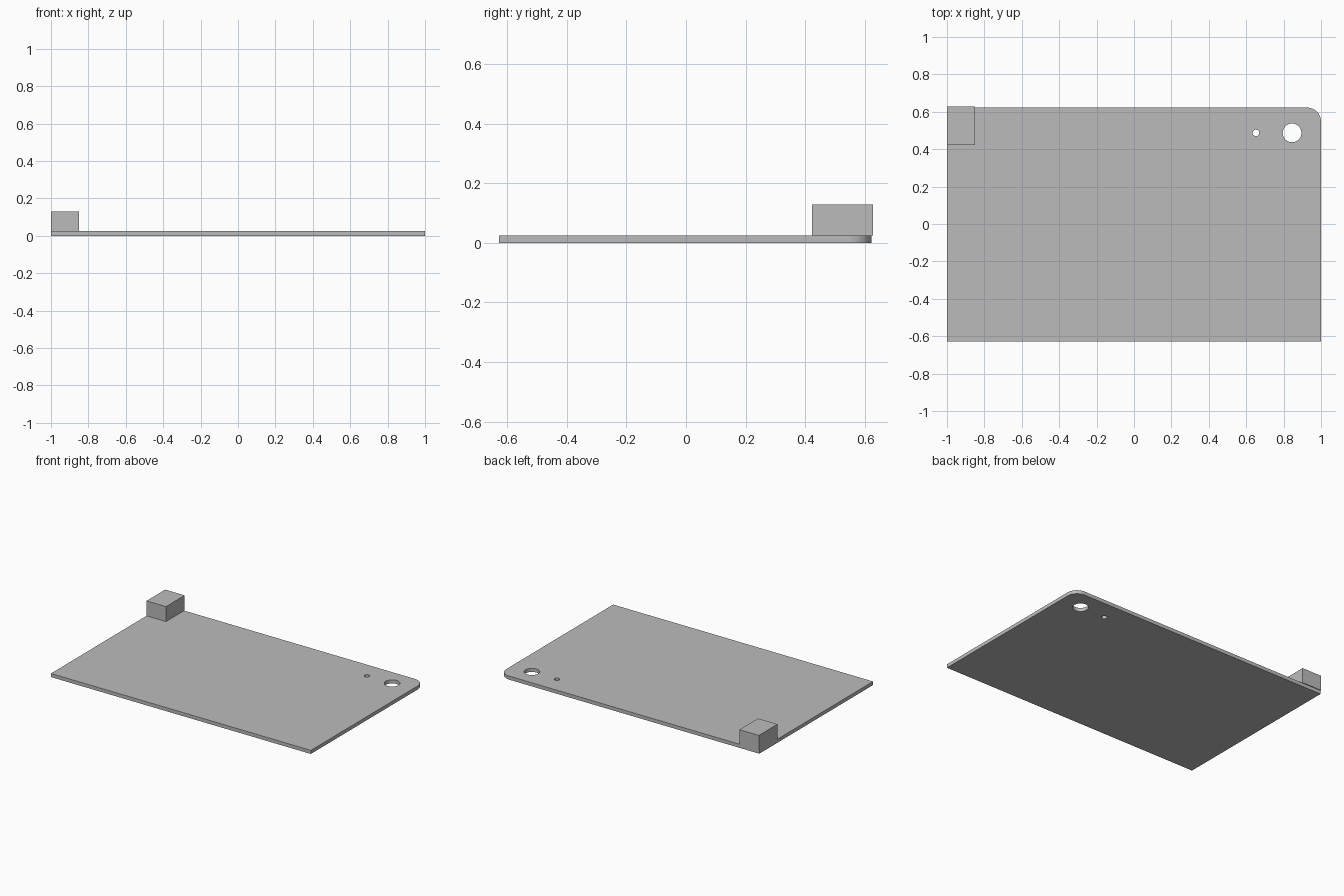
import bpy, bmesh, math

if "Cube" in bpy.data.objects:
    bpy.data.objects.remove(bpy.data.objects["Cube"])

THICK = 0.025
X, Y0, Y1 = 1.0, -0.6275, 0.6225   # plate outline
R = 0.075                          # rounded corner radius

grey = bpy.data.materials.new("plain grey")
grey.diffuse_color = (0.5, 0.5, 0.5, 1)
grey.use_nodes = True
grey.node_tree.nodes["Principled BSDF"].inputs["Base Color"].default_value = grey.diffuse_color


def prism(name, outline, z0, z1):
    """Extrude a counter-clockwise outline from z0 up to z1."""
    bm = bmesh.new()
    base = bm.faces.new([bm.verts.new((x, y, z0)) for x, y in outline])
    top = bmesh.ops.extrude_face_region(bm, geom=[base], use_keep_orig=True)
    verts = [g for g in top["geom"] if isinstance(g, bmesh.types.BMVert)]
    bmesh.ops.translate(bm, verts=verts, vec=(0, 0, z1 - z0))
    bmesh.ops.recalc_face_normals(bm, faces=bm.faces)
    mesh = bpy.data.meshes.new(name)
    bm.to_mesh(mesh)
    bm.free()
    mesh.materials.append(grey)
    obj = bpy.data.objects.new(name, mesh)
    bpy.context.collection.objects.link(obj)
    return obj


def arc(cx, cy, r, start, end, n):
    """Points along an arc, angles in degrees."""
    angles = [math.radians(start + (end - start) * i / n) for i in range(n + 1)]
    return [(cx + r * math.cos(a), cy + r * math.sin(a)) for a in angles]


# Flat plate with one rounded corner at the back right
plate = prism("plate", [(-X, Y0), (X, Y0)] + arc(X - R, Y1 - R, R, 0, 90, 12) + [(-X, Y1)], 0, THICK)
bpy.context.view_layer.objects.active = plate
plate.select_set(True)

# Large and small through holes
for name, x, y, r in (("large_hole", 0.845, 0.487, 0.05), ("small_hole", 0.652, 0.487, 0.0175)):
    cutter = prism(name + "_cutter", arc(x, y, r, 0, 360, 32)[:-1], -0.1, 0.1)
    cutter.hide_render = True
    mod = plate.modifiers.new(name, "BOOLEAN")
    mod.operation = "DIFFERENCE"
    mod.solver = "EXACT"
    mod.object = cutter
    bpy.ops.object.modifier_apply(modifier=mod.name)
    bpy.data.objects.remove(cutter)
bpy.ops.object.shade_smooth_by_angle(angle=math.radians(30))

# Block on the back left corner, slightly overhanging the back edge
prism("corner_block", [(-1, 0.4225), (-0.85, 0.4225), (-0.85, 0.6275), (-1, 0.6275)], THICK, 0.129)
